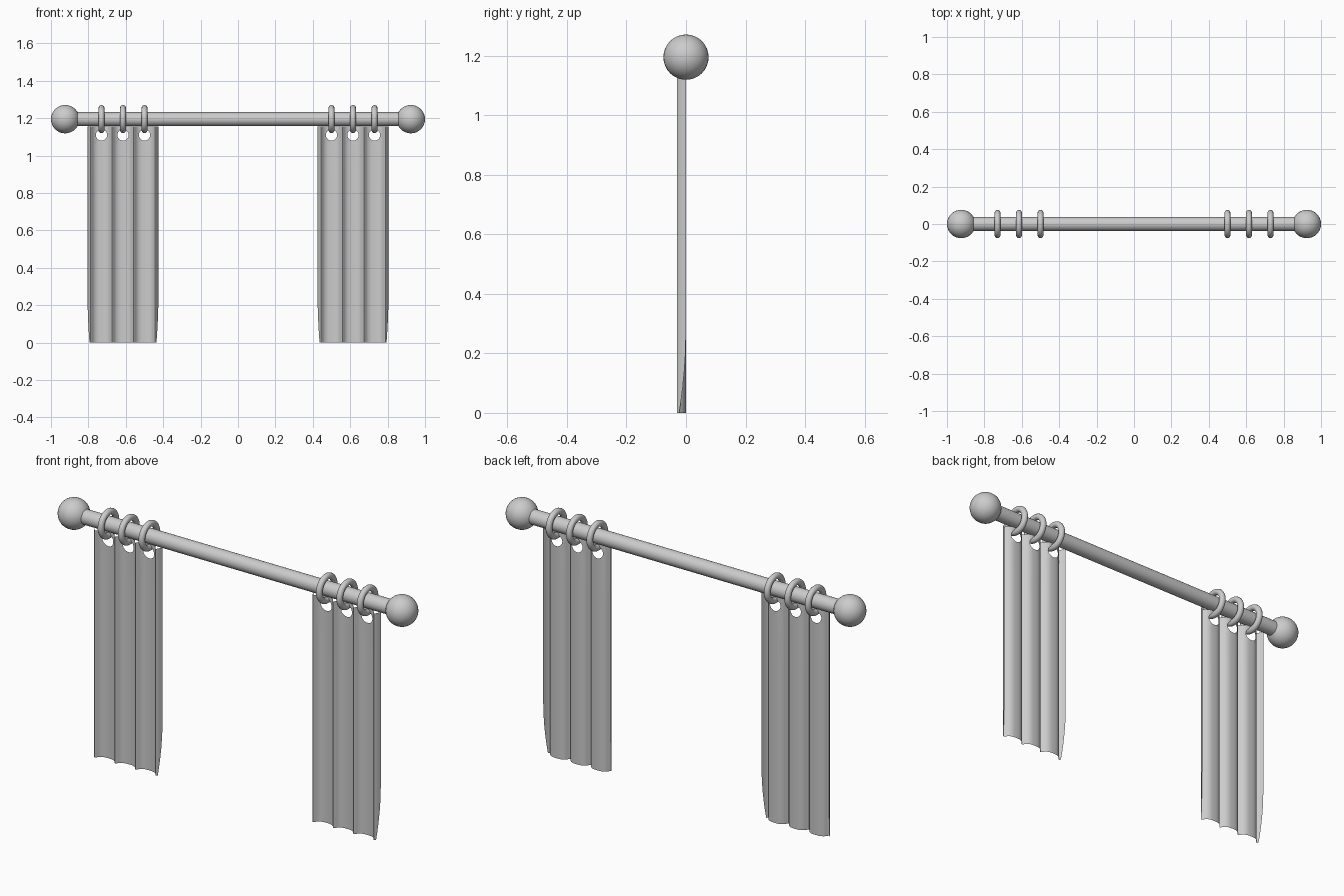
import bpy, bmesh, math

if "Cube" in bpy.data.objects:
    bpy.data.objects.remove(bpy.data.objects["Cube"])

ROD_Z = 1.195
PITCH = 0.115          # spacing of rings and pleats
HALF_W = 0.190         # half width of a curtain
HOLE_Z, SQ, HOLE_R = 1.11, 0.045, 0.030
M = 10                 # divisions across the square around each hole


def smooth(ob, name, angle=40):
    ob.name = name
    bpy.ops.object.select_all(action='DESELECT')
    ob.select_set(True)
    bpy.context.view_layer.objects.active = ob
    bpy.ops.object.shade_smooth_by_angle(angle=math.radians(angle))


def interp(pts, v):
    for (a, ya), (b, yb) in zip(pts, pts[1:]):
        if v <= b:
            return ya + (yb - ya) * max(0, v - a) / (b - a)
    return pts[-1][1]


def depth(x):
    """Cloth depth: hollow scallops at the rings, ridges pushed forward between."""
    pleat = [(0, 0), (.018, -.0008), (.027, -.003), (.036, -.007), (.045, -.014),
             (.0515, -.025), (PITCH / 2, -.030), (.063, -.025), (.075, 0)]
    c = max(-1, min(1, round(x / PITCH))) * PITCH
    return interp(pleat, abs(x - c))


# curtains: pleated sheets with a ring hole in each pleat
def curtain(name, cx):
    bm = bmesh.new()

    def vert(x, z):
        t = max(0, (0.28 - z) / 0.28)
        lim = HALF_W - 0.011 * t * t
        x = max(-lim, min(lim, x))
        return bm.verts.new((cx + x, depth(x), z))

    def quad(*pts):
        bm.faces.new([vert(*p) for p in pts])

    steps = [-SQ + 2 * SQ * i / M for i in range(M + 1)]
    centres = [-PITCH, 0, PITCH]
    cols = {round(c + s, 5) for c in centres for s in steps}
    cols |= {round(s * v, 5) for s in (-1, 1)
             for v in (.0515, PITCH / 2, .0635, .1665, .1725, .178, .184, HALF_W)}
    cols = sorted(cols)
    top, low = HOLE_Z + SQ, HOLE_Z - SQ
    lower = [0, .04, .08, .14, .2, .28, .5, .8, low]
    upper = [low + (top - low) * i / M for i in range(M + 1)]
    rows = lower + upper[1:]
    for a, b in zip(cols, cols[1:]):
        for z0, z1 in zip(rows, rows[1:]):
            in_square = any(abs((a + b) / 2 - c) < SQ for c in centres) and z0 >= low
            if not in_square:
                quad((a, z0), (b, z0), (b, z1), (a, z1))
    # square to circle collar around each hole
    edge = ([(s, -SQ) for s in steps[:-1]] + [(SQ, s) for s in steps[:-1]]
            + [(-s, SQ) for s in steps[:-1]] + [(-SQ, -s) for s in steps[:-1]])
    for c in centres:
        def pt(i, f):
            x, z = edge[i % len(edge)]
            k = HOLE_R / math.hypot(x, z)
            return (c + x * (1 - f + f * k), HOLE_Z + z * (1 - f + f * k))
        for i in range(len(edge)):
            for f0, f1 in ((0, .5), (.5, 1)):
                quad(pt(i, f0), pt(i + 1, f0), pt(i + 1, f1), pt(i, f1))
    bmesh.ops.remove_doubles(bm, verts=bm.verts, dist=0.0002)
    bmesh.ops.recalc_face_normals(bm, faces=bm.faces)
    if sum(f.normal.y * f.calc_area() for f in bm.faces) > 0:
        bmesh.ops.reverse_faces(bm, faces=bm.faces)
    me = bpy.data.meshes.new(name)
    bm.to_mesh(me)
    bm.free()
    ob = bpy.data.objects.new(name, me)
    bpy.context.collection.objects.link(ob)
    smooth(ob, name)


# rod
bpy.ops.mesh.primitive_cylinder_add(vertices=32, radius=0.037, depth=1.8,
                                    location=(0, 0, ROD_Z), rotation=(0, math.pi / 2, 0))
smooth(bpy.context.object, "rod")

for side, s in (("left", -1), ("right", 1)):
    # ball at the rod end
    bpy.ops.mesh.primitive_uv_sphere_add(segments=32, ring_count=16, radius=0.076,
                                         location=(s * 0.924, 0, ROD_Z))
    smooth(bpy.context.object, side + "_end_ball")
    # hanging rings
    for i in (-1, 0, 1):
        bpy.ops.mesh.primitive_torus_add(major_radius=0.060, minor_radius=0.0155,
                                         major_segments=40, minor_segments=14,
                                         location=(s * 0.615 + i * PITCH, 0, ROD_Z),
                                         rotation=(0, math.pi / 2, 0))
        smooth(bpy.context.object, f"{side}_ring_{i + 2}")
    curtain(side + "_curtain", s * 0.615)
